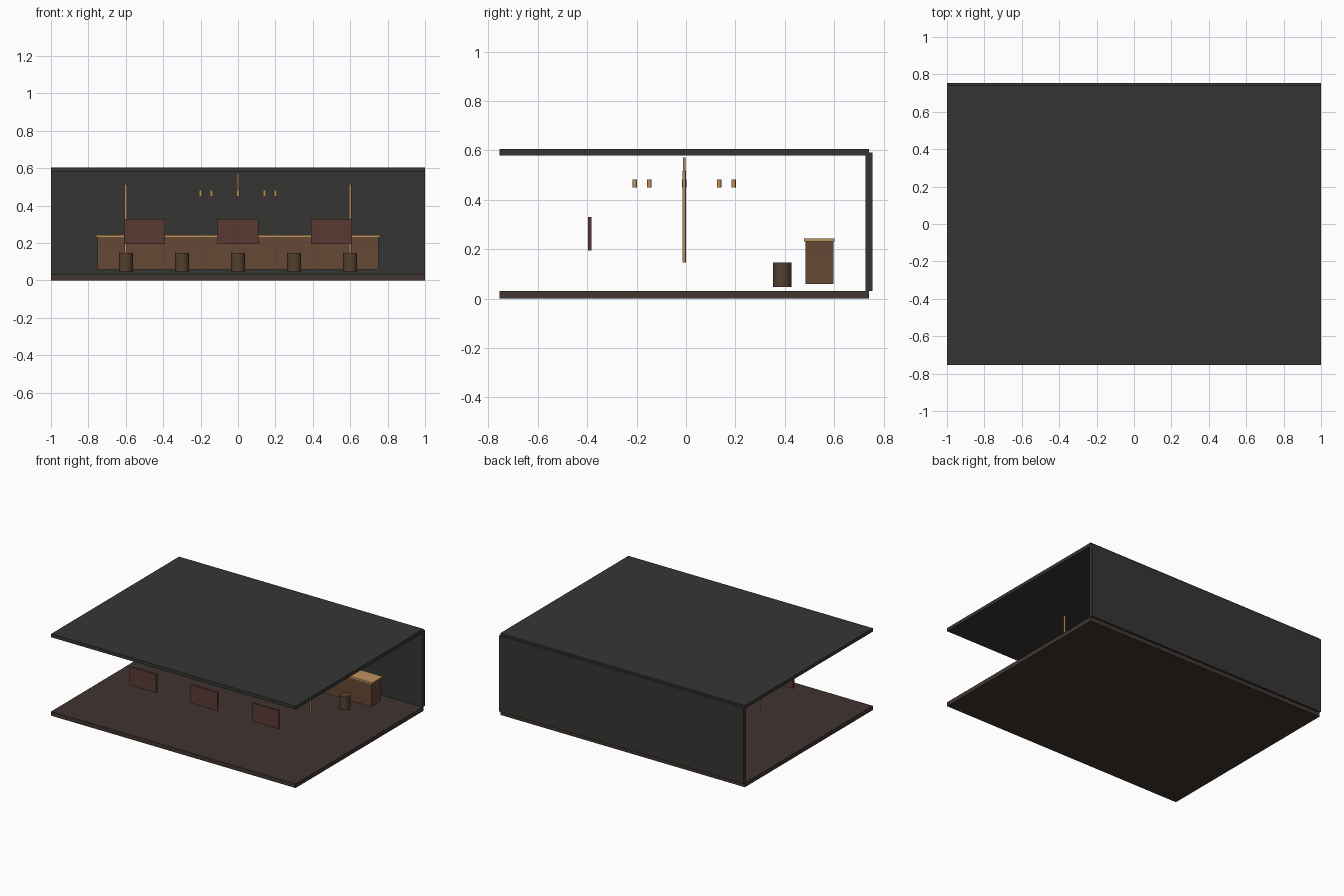
import bpy, math

if "Cube" in bpy.data.objects:
    bpy.data.objects.remove(bpy.data.objects["Cube"])

YC = -0.0075  # room centre line


def material(name, color):
    m = bpy.data.materials.new(name)
    m.diffuse_color = (*color, 1)
    m.use_nodes = True
    m.node_tree.nodes["Principled BSDF"].inputs["Base Color"].default_value = m.diffuse_color
    return m


SHELL = material("dark_plaster", (0.035, 0.037, 0.034))
FLOOR = material("dark_floor", (0.052, 0.035, 0.031))
WOOD = material("brown_wood", (0.13, 0.065, 0.033))
DARK_WOOD = material("dark_wood", (0.09, 0.052, 0.028))
GOLD = material("warm_brass", (0.52, 0.29, 0.11))
RED = material("red_brown", (0.1, 0.042, 0.033))


def box(name, x, y, z, mat):
    """Box from (min, max) ranges."""
    r = (x, y, z)
    bpy.ops.mesh.primitive_cube_add(size=1, location=[(a + b) / 2 for a, b in r])
    o = bpy.context.object
    o.name = name
    o.scale = [b - a for a, b in r]
    bpy.ops.object.transform_apply(location=False, rotation=False, scale=True)
    o.data.materials.append(mat)
    return o


def rod(name, x, y, z0, z1, radius, mat, sides=24):
    bpy.ops.mesh.primitive_cylinder_add(vertices=sides, radius=radius, depth=z1 - z0,
                                        location=(x, y, (z0 + z1) / 2))
    o = bpy.context.object
    o.name = name
    o.data.materials.append(mat)
    bpy.ops.object.shade_smooth_by_angle(angle=math.radians(35))
    return o


# Room shell
box("floor", (-1, 1), (-0.755, 0.74), (0, 0.031), FLOOR)
box("ceiling", (-1, 1), (-0.755, 0.74), (0.58, 0.605), SHELL)
box("back_wall", (-1, 1), (0.727, 0.755), (0.031, 0.592), SHELL)

# Bar counter
box("counter_body", (-0.752, 0.752), (0.484, 0.596), (0.06, 0.232), WOOD)
box("counter_top", (-0.763, 0.763), (0.478, 0.602), (0.232, 0.243), GOLD)

# Stools along the counter
for i in range(5):
    rod(f"stool_{i + 1}", -0.6 + 0.3 * i, 0.39, 0.048, 0.147, 0.0375, DARK_WOOD)

# Seat back panels
for i, x in enumerate((-0.5, 0, 0.5)):
    box(f"back_panel_{i + 1}", (x - 0.109, x + 0.109), (-0.397, -0.382), (0.195, 0.33), RED)

# Side poles
for side, x in (("left", -0.6), ("right", 0.6)):
    rod(f"{side}_pole", x, YC, 0.147, 0.517, 0.0065, GOLD, 16)

# Ceiling light: stem and ring of eight lamps
rod("light_stem", 0, YC, 0.45, 0.572, 0.0055, GOLD, 16)
for i in range(8):
    a = i * math.pi / 4
    rod(f"lamp_{i + 1}", 0.2 * math.cos(a), YC + 0.2 * math.sin(a), 0.45, 0.483, 0.009, GOLD, 16)
